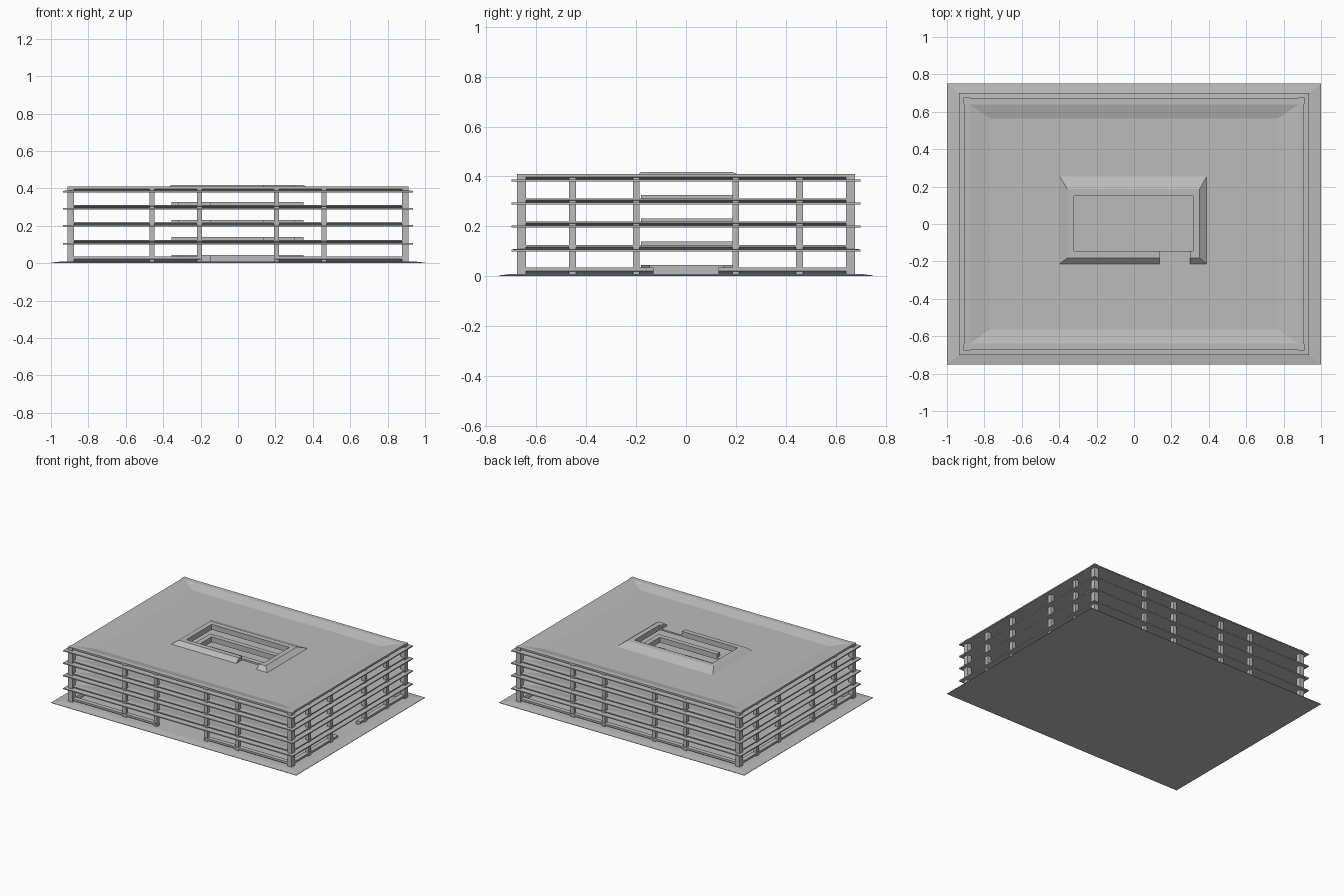
import bpy, bmesh

if "Cube" in bpy.data.objects:
    bpy.data.objects.remove(bpy.data.objects["Cube"])

concrete = bpy.data.materials.new("concrete grey")
concrete.diffuse_color = (0.5, 0.5, 0.5, 1)
concrete.use_nodes = True
concrete.node_tree.nodes["Principled BSDF"].inputs["Base Color"].default_value = concrete.diffuse_color


def rect(x0, x1, y0, y1, z):
    return [(x0, y0, z), (x1, y0, z), (x1, y1, z), (x0, y1, z)]


def sym(x, y, z):
    return rect(-x, x, -y, y, z)


def finish(name, bm):
    bmesh.ops.recalc_face_normals(bm, faces=bm.faces)
    mesh = bpy.data.meshes.new(name)
    bm.to_mesh(mesh)
    bm.free()
    mesh.materials.append(concrete)
    obj = bpy.data.objects.new(name, mesh)
    bpy.context.collection.objects.link(obj)
    return obj


def loft(bm, rings, closed=False):
    """Join four-point rings; either capped or wrapped into a frame."""
    vs = [[bm.verts.new(p) for p in r] for r in rings]
    for i in range(len(vs) if closed else len(vs) - 1):
        a, b = vs[i], vs[(i + 1) % len(vs)]
        for k in range(4):
            bm.faces.new((a[k], a[(k + 1) % 4], b[(k + 1) % 4], b[k]))
    if not closed:
        bm.faces.new(vs[0])
        bm.faces.new(vs[-1])


def box(bm, x0, x1, y0, y1, z0, z1):
    loft(bm, [rect(x0, x1, y0, y1, z0), rect(x0, x1, y0, y1, z1)])


# stairwell outline
HX0, HX1, HY0, HY1 = -0.32, 0.315, -0.145, 0.15
T = 0.036

# ground plate with sloping kerb
bm = bmesh.new()
loft(bm, [sym(1, 0.75, 0), sym(1, 0.75, 0.003), sym(0.935, 0.70, 0.01)])
finish("ground_plate", bm)

# upper decks: thin ledge, undercut parapet, dished floor, central opening
levels = [0.10, 0.195, 0.287, 0.379]
for i, z in enumerate(levels):
    top = z + (0.031 if i == 3 else 0.025)
    bm = bmesh.new()
    loft(bm, [
        rect(HX0, HX1, HY0, HY1, z),
        sym(0.935, 0.70, z), sym(0.935, 0.70, z + 0.008),
        sym(0.885, 0.65, z + 0.010), sym(0.908, 0.673, z + 0.018),
        sym(0.908, 0.673, top), sym(0.88, 0.64, top),
        sym(0.77, 0.565, z + 0.011),
        rect(HX0, HX1, HY0, HY1, z + 0.011),
    ], closed=True)
    finish("roof_deck" if i == 3 else f"deck_{i + 1}", bm)


def stairwell_curb(name, z0, z1, spread, gaps, open_right=False):
    """Walls round the opening; spread = outward slope left, right, front, back."""
    l, r, f, b = spread
    X0, X1, Y0, Y1 = HX0 - T, HX1 + T, HY0 - T, HY1 + T
    bm = bmesh.new()

    def wall(o1, o2, t1, t2, i1, i2):
        # outer foot, outer top, inner top, inner foot at each end
        ends = []
        for o, t, n in ((o1, t1, i1), (o2, t2, i2)):
            ends.append([(*o, z0), (*t, z1), (*n, z1), (*n, z0)])
        loft(bm, ends)

    wall((X0 - l, Y1 + b), (X1 + r, Y1 + b), (X0, Y1), (X1, Y1), (HX0, HY1), (HX1, HY1))
    wall((X0 - l, Y0 - f), (X0 - l, Y1 + b), (X0, Y0), (X0, Y1), (HX0, HY0), (HX0, HY1))
    if not open_right:
        wall((X1 + r, Y0 - f), (X1 + r, Y1 + b), (X1, Y0), (X1, Y1), (HX1, HY0), (HX1, HY1))
    # front wall split at door gaps
    cuts = [(X0 - l, X0, HX0)]
    for a, c in gaps:
        cuts += [(a,) * 3, (c,) * 3]
    cuts.append((X1 + r, X1, HX1))
    for s, e in zip(cuts[::2], cuts[1::2]):
        wall((s[0], Y0 - f), (e[0], Y0 - f), (s[1], Y0), (e[1], Y0), (s[2], HY0), (e[2], HY0))
    finish(name, bm)


left, right = (-0.315, -0.15), (0.135, 0.30)
flat = (0, 0, 0, 0)
stairwell_curb("ground_stair_curb", 0.005, 0.045, flat, [left], True)
stairwell_curb("stair_curb_1", 0.105, 0.14, flat, [right])
stairwell_curb("stair_curb_2", 0.20, 0.232, flat, [left, right])
stairwell_curb("stair_curb_3", 0.292, 0.326, flat, [left])
stairwell_curb("roof_stair_curb", 0.388, 0.418, (0.044, 0.04, 0.034, 0.074), [right])

# ground rails, leaving the front and right entrances open
bm = bmesh.new()
for x0, x1 in ((-0.89, -0.2), (0.2, 0.89)):
    loft(bm, [rect(x0, x1, -0.65, -0.635, 0.008), rect(x0, x1, -0.673, -0.635, 0.022),
              rect(x0, x1, -0.673, -0.64, 0.036)])
loft(bm, [rect(-0.89, 0.89, 0.635, 0.65, 0.008), rect(-0.89, 0.89, 0.635, 0.673, 0.022),
          rect(-0.89, 0.89, 0.64, 0.673, 0.036)])
for y0, y1 in ((-0.65, -0.13), (0.13, 0.65)):
    loft(bm, [rect(0.87, 0.885, y0, y1, 0.008), rect(0.87, 0.908, y0, y1, 0.022),
              rect(0.875, 0.908, y0, y1, 0.036)])
loft(bm, [rect(-0.885, -0.87, -0.65, 0.65, 0.008), rect(-0.908, -0.87, -0.65, 0.65, 0.022),
          rect(-0.908, -0.875, -0.65, 0.65, 0.036)])
finish("ground_rails", bm)

# perimeter columns
bm = bmesh.new()
for sx in (-1, 1):
    for sy in (-1, 1):
        spots = [(0.894, 0.659, 0.018, 0.41)]
        spots += [(x, 0.655, 0.0135, 0.40) for x in (0.46, 0.205)]
        spots += [(0.89, y, 0.0135, 0.40) for y in (0.455, 0.2)]
        for x, y, h, t in spots:
            box(bm, sx * x - h, sx * x + h, sy * y - h, sy * y + h, 0.003, t)
finish("columns", bm)
